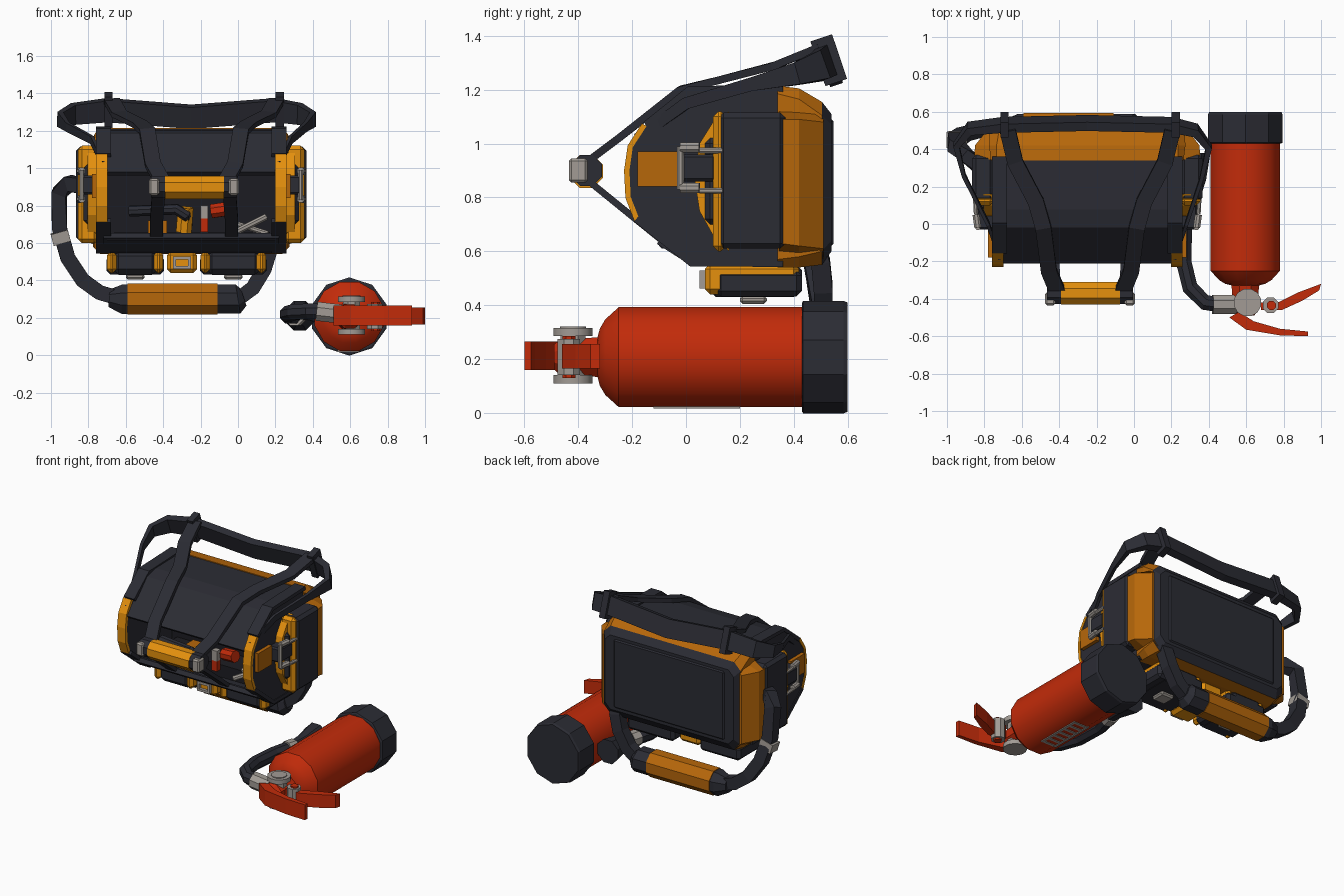
import bpy, bmesh, math
from mathutils import Vector as V

if "Cube" in bpy.data.objects:
    bpy.data.objects.remove(bpy.data.objects["Cube"])


def mat(name, c):
    m = bpy.data.materials.new(name)
    m.diffuse_color = (*c, 1)
    m.use_nodes = True
    m.node_tree.nodes["Principled BSDF"].inputs["Base Color"].default_value = m.diffuse_color
    return m


DARK = mat("charcoal fabric", (0.024, 0.025, 0.034))
ORANGE = mat("bright orange trim", (0.78, 0.28, 0.004))
AMBER = mat("dark orange fabric", (0.47, 0.135, 0.003))
RED = mat("red paint", (0.54, 0.024, 0.003))
GREY = mat("grey metal", (0.36, 0.33, 0.30))
BLACK = mat("black lining", (0.012, 0.012, 0.016))
CX = -0.25          # middle of the bag


def finish(name, bm, mats, smooth=False):
    bmesh.ops.recalc_face_normals(bm, faces=bm.faces)
    me = bpy.data.meshes.new(name)
    bm.to_mesh(me)
    bm.free()
    ob = bpy.data.objects.new(name, me)
    bpy.context.collection.objects.link(ob)
    for m in mats:
        me.materials.append(m)
    if smooth:
        bpy.context.view_layer.objects.active = ob
        ob.select_set(True)
        bpy.ops.object.shade_smooth_by_angle(angle=math.radians(40))
        ob.select_set(False)
    return ob


def loft(name, rings, m, smooth=False, end=None):
    """Skin a list of rings; the last ring and cap may take a second material."""
    bm = bmesh.new()
    vs = [[bm.verts.new(p) for p in r] for r in rings]
    n = len(rings[0])
    for k in range(len(vs) - 1):
        for i in range(n):
            f = bm.faces.new((vs[k][i], vs[k][(i + 1) % n], vs[k + 1][(i + 1) % n], vs[k + 1][i]))
            f.material_index = 1 if end and k == len(vs) - 2 else 0
    bm.faces.new(vs[0][::-1])
    f = bm.faces.new(vs[-1])
    f.material_index = 1 if end else 0
    return finish(name, bm, [m, end] if end else [m], smooth)


def sweep(name, path, section, wdir, m, scales=None, smooth=False):
    """Sweep a section along a path; section u follows wdir."""
    P = [V(p) for p in path]
    rings = []
    for i, p in enumerate(P):
        t = V()
        if i > 0:
            t += (p - P[i - 1]).normalized()
        if i < len(P) - 1:
            t += (P[i + 1] - p).normalized()
        t.normalize()
        w = V(wdir)
        w = (w - t * w.dot(t)).normalized()
        nrm = t.cross(w)
        s = scales[i] if scales else 1
        rings.append([p + (w * u + nrm * v) * s for u, v in section])
    return loft(name, rings, m, smooth)


def rect(w, t):
    return [(-w / 2, -t / 2), (w / 2, -t / 2), (w / 2, t / 2), (-w / 2, t / 2)]


def ngon(n, r=1):
    return [(r * math.cos(2 * math.pi * (i + .5) / n), r * math.sin(2 * math.pi * (i + .5) / n)) for i in range(n)]


def rod(name, a, b, r, m, n=8, smooth=False):
    d = V(b) - V(a)
    return sweep(name, [a, b], ngon(n, r), (0, 0, 1) if abs(d.z) < abs(d.x) + abs(d.y) else (1, 0, 0), m, None, smooth)


def box(name, x, y, z, m, bevel=0.0):
    x, y, z = sorted(x), sorted(y), sorted(z)
    ob = loft(name, [[(a, y[0], z[0]), (a, y[1], z[0]), (a, y[1], z[1]), (a, y[0], z[1])] for a in x], m)
    if bevel:
        b = ob.modifiers.new("bevel", 'BEVEL')
        b.width, b.segments = bevel, 1
    return ob


def prism_x(name, prof, x0, x1, m):
    return loft(name, [[(x, y, z) for y, z in prof] for x in (x0, x1)], m)


def prism_z(name, prof, z0, z1, m):
    return loft(name, [[(x, y, z) for x, y in prof] for z in (z0, z1)], m)


# ---- bag: fabric shell, open at the front
for nm, pts in (("bag_lid", [(-.2, .97), (-.01, 1.17), (.08, 1.19), (.36, 1.195)]),
                ("bag_floor", [(-.10, .64), (.01, .57), (.1, .56), (.36, .56)])):
    sweep(nm, [(CX, y, z) for y, z in pts], rect(.94, .03), (1, 0, 0), DARK)
rod("floor_lip", (-.70, -.08, .63), (.20, -.08, .63), .022, DARK)
box("bag_lining", (-.71, .21), (.28, .35), (.57, 1.18), BLACK)


# ---- bag: rounded back section with dark back panel
def octa(y, hx, z0, z1, c):
    return [(CX + sx * a, y, b) for sx, a, b in
            ((-1, hx - c, z0), (1, hx - c, z0), (1, hx, z0 + c), (1, hx, z1 - c),
             (1, hx - c, z1), (-1, hx - c, z1), (-1, hx, z1 - c), (-1, hx, z0 + c))]


loft("bag_back", [octa(.34, .515, .54, 1.215, .03), octa(.42, .525, .54, 1.205, .04),
                  octa(.505, .52, .55, 1.155, .05), octa(.54, .49, .60, 1.11, .04)], AMBER, end=DARK)
box("back_panel", (CX - .42, CX + .42), (.53, .548), (.62, 1.09), DARK, .008)

# ---- bag: end walls, piping, side pockets and buckles
WALL = [(.01, 1.2), (.36, 1.21), (.36, .55), (.02, .55), (-.19, .72), (-.215, .82), (-.21, .98), (-.15, 1.07)]
for s, side in ((-1, "left"), (1, "right")):
    X = lambda d: CX + s * d
    prism_x(side + "_end_wall", WALL, X(.45), X(.505), DARK)
    sweep(side + "_wall_piping", [(X(.47), y, z) for y, z in
          ((.36, .555), (.02, .555), (-.185, .72))], rect(.08, .025), (1, 0, 0), DARK)
    sweep(side + "_top_piping", [(X(.47), y, z) for y, z in
          ((-.15, 1.07), (.01, 1.2), (.36, 1.21))], rect(.08, .025), (1, 0, 0), DARK)
    sweep(side + "_orange_edge", [(X(.478), y, z) for y, z in
          ((-.18, .71), (-.215, .80), (-.22, .90), (-.207, .99), (-.155, 1.07))], rect(.062, .02), (1, 0, 0), ORANGE)
    prism_x(side + "_pocket_trim", [(.16, 1.12), (.10, 1.08), (.05, 1.0), (.03, .88), (.05, .75), (.10, .66), (.16, .60)],
            X(.50), X(.555), ORANGE)
    box(side + "_pocket_rim", (X(.5), X(.605)), (.10, .15), (.60, 1.12), ORANGE, .02)
    box(side + "_pocket", (X(.5), X(.615)), (.12, .37), (.61, 1.115), DARK, .02)
    loft(side + "_pocket_back", [[(X(d), y, z) for d, z in ((.48, a - .01), (h, a + .03), (h, b - .03), (.48, b + .01))]
                                 for y, h, a, b in ((.345, .605, .60, 1.12), (.42, .60, .59, 1.12), (.51, .53, .58, 1.11))], AMBER)
    box(side + "_pocket_pouch", (X(.5), X(.575)), (.07, .13), (.70, 1.02), DARK, .02)
    box(side + "_buckle_tab", (X(.5), X(.53)), (-.18, -.03), (.84, .97), AMBER)
    box(side + "_buckle_strap", (X(.5), X(.59)), (-.03, .11), (.86, .96), DARK, .01)
    for z in (.835, .985):
        rod(side + "_buckle_bar", (X(.585), -.02, z), (X(.595), .05, z), .02, GREY)
        rod(side + "_buckle_arm", (X(.595), .05, z - .01), (X(.60), .14, z - .01), .012, GREY)
    rod(side + "_buckle_side", (X(.585), -.02, .83), (X(.585), -.02, .99), .014, GREY)

# ---- front carrying handle and its straps
rod("handle_core", (-.465, -.37, .9), (-.005, -.37, .9), .062, DARK)
rod("handle_grip", (-.39, -.37, .897), (-.075, -.37, .897), .066, ORANGE)
for s, side in ((-1, "left"), (1, "right")):
    X = lambda d: -.235 + s * d
    box(side + "_handle_clip", (X(.185), X(.24)), (-.435, -.365), (.855, .945), GREY, .01)
    sweep(side + "_handle_strap", [(X(a), y, z) for a, y, z in
          ((.17, -.37, .93), (.22, -.25, 1.02), (.25, -.02, 1.2), (.29, .12, 1.235), (.40, .33, 1.29), (.44, .50, 1.36))],
          rect(.085, .028), (1, 0, 0), DARK)
    sweep(side + "_lower_strap", [(X(a), y, z) for a, y, z in ((.19, -.36, .86), (.20, -.2, .73), (.20, -.07, .625))],
          rect(.07, .025), (1, 0, 0), DARK)
    sweep(side + "_strap_collar", [(X(.435), .53, 1.31), (X(.48), .53, 1.31)], rect(.175, .085), (0, .32, -.95), DARK)

# ---- padded strap over the top
sweep("top_strap", [(-.72, -.18, 1.02), (-.78, .0, 1.15), (-.91, .26, 1.22), (-.95, .42, 1.26), (-.88, .51, 1.29),
                    (-.70, .53, 1.31), (-.25, .54, 1.275), (.20, .53, 1.31), (.33, .50, 1.29), (.40, .41, 1.26),
                    (.36, .24, 1.22), (.28, .0, 1.15), (.22, -.18, 1.02)], rect(.11, .045), (0, .32, -.95), DARK,
      [.35, .4, .45, .75, 1, 1.1, 1.1, 1.1, 1, .75, .45, .4, .35])

# ---- hanging shoulder strap with orange pad
sweep("shoulder_strap", [(-.82, .30, .90), (-.90, .37, .92), (-.955, .42, .87), (-.955, .45, .68), (-.91, .48, .52),
                         (-.83, .50, .40), (-.74, .505, .335), (-.62, .51, .30), (.0, .51, .30), (.08, .51, .36),
                         (.14, .51, .46), (.17, .50, .56), (.18, .47, .64)], rect(.07, .08), (0, 1, 0), DARK)
sweep("strap_buckle", [(-.957, .45, .66), (-.94, .455, .60)], rect(.085, .095), (0, 1, 0), GREY)
sweep("pad_ends", [(-.69, .51, .305), (-.62, .51, .30), (.0, .51, .30), (.0 + .03, .51, .31)], ngon(8, .085), (0, 1, 0), DARK,
      [.6, 1, 1, .6])
rod("shoulder_pad", (-.59, .51, .30), (-.11, .51, .30), .09, AMBER)

# ---- pouches under the bag
for x0, x1 in ((-.70, -.40), (-.20, .15)):
    box("pouch", (x0 + .03, x1 - .03), (.08, .43), (.43, .56), DARK, .03)
    box("pouch_end_panel", (x0 - .004, x1 + .004), (.11, .43), (.432, .53), DARK, .02)
    for a in (x0, x1 - .05):
        box("pouch_end", (a, a + .05), (.07, .42), (.44, .555), ORANGE, .02)
    box("pouch_clip", ((x0 + x1) / 2 - .05, (x0 + x1) / 2 + .05), (.2, .3), (.405, .435), GREY, .01)
box("middle_pouch", (-.38, -.22), (.07, .40), (.44, .555), ORANGE, .02)
for z in (.47, .52):
    box("middle_pouch_buckle", (-.34, -.26), (.05, .075), (z - .008, z + .008), GREY)
for x in (-.34, -.26):
    box("middle_pouch_buckle_side", (x - .008, x + .008), (.05, .075), (.462, .528), GREY)

# ---- tools in the bag
sweep("pipe_tool", [(-.58, .0, .77), (-.33, -.05, .78), (-.28, -.05, .75), (-.27, .02, .70)], ngon(8, .03), (0, 1, .2), DARK)
rod("orange_torch", (-.29, .0, .66), (-.28, -.02, .79), .045, ORANGE)
rod("red_can", (-.14, .05, .77), (-.04, .03, .785), .04, RED)
box("red_marker", (-.20, -.16), (.0, .04), (.66, .73), RED)
box("marker_cap", (-.20, -.16), (.0, .04), (.73, .80), GREY)
rod("grey_wrench", (-.03, .0, .65), (.15, .05, .74), .018, GREY)
rod("grey_pliers", (.0, .05, .70), (.16, .02, .65), .015, GREY)
box("tool_case", (-.48, -.38), (.05, .2), (.58, .72), AMBER)
box("tool_tray", (-.66, .17), (.1, .28), (.57, .66), BLACK)

# ---- fire extinguisher lying on its side
EX, EZ = .595, .207


def turned(name, prof, m, n, smooth=False):
    return sweep(name, [(EX, y, EZ) for y, r in prof], ngon(n), (1, 0, 0), m, [r for y, r in prof], smooth)


turned("extinguisher_body", [(-.33, .07), (-.32, .11), (-.30, .145), (-.25, .192), (.45, .192)], RED, 12, True)
turned("extinguisher_foot", [(.43, .20), (.435, .209), (.585, .209), (.60, .203)], DARK, 10)
turned("valve_neck", [(-.49, .05), (-.47, .07), (-.32, .08)], RED, 8)
for z in (.11, .285):
    rod("gauge", (EX + .012, -.42, z), (EX + .012, -.42, z + .03), .075, GREY, 12, True)
rod("gauge_face", (EX + .012, -.42, .31), (EX + .012, -.42, .32), .05, GREY, 12, True)
rod("valve_core", (EX + .012, -.42, .12), (EX + .012, -.42, .30), .05, GREY)
rod("safety_knob", (.73, -.435, .14), (.73, -.435, .275), .045, GREY)
rod("knob_core", (.735, -.435, .13), (.735, -.435, .285), .026, RED)
prism_z("squeeze_lever", [(.51, -.50), (.56, -.47), (.64, -.52), (.78, -.56), (.93, -.575), (.93, -.60), (.78, -.595), (.60, -.565)],
        .16, .265, RED)
prism_z("carry_lever", [(.68, -.42), (.77, -.42), (.88, -.365), (1.0, -.32), (.99, -.355), (.90, -.41), (.79, -.46), (.68, -.46)],
        .165, .255, RED)

# label plates underneath
for x in (.54, .64):
    box("label_rail", (x - .008, x + .008), (-.12, .2), (.017, .03), GREY)
for i in range(7):
    y = -.11 + i * .05
    box("label_bar", (.54, .64), (y - .009, y + .009), (.017, .03), GREY)

# hose and nozzle
rod("hose_fitting", (.55, -.43, .22), (.42, -.43, .235), .055, GREY)
sweep("hose", [(.46, -.43, .235), (.38, -.42, .235), (.30, -.34, .23), (.265, -.2, .22), (.27, .0, .21), (.30, .12, .21)],
      ngon(8, .045), (0, 0, 1), DARK)
rod("nozzle_ring", (.30, .10, .21), (.315, .16, .21), .055, GREY)
sweep("nozzle", [(.315, .15, .21), (.33, .24, .21), (.33, .38, .21)], ngon(8), (0, 0, 1), DARK, [.045, .06, .085])
